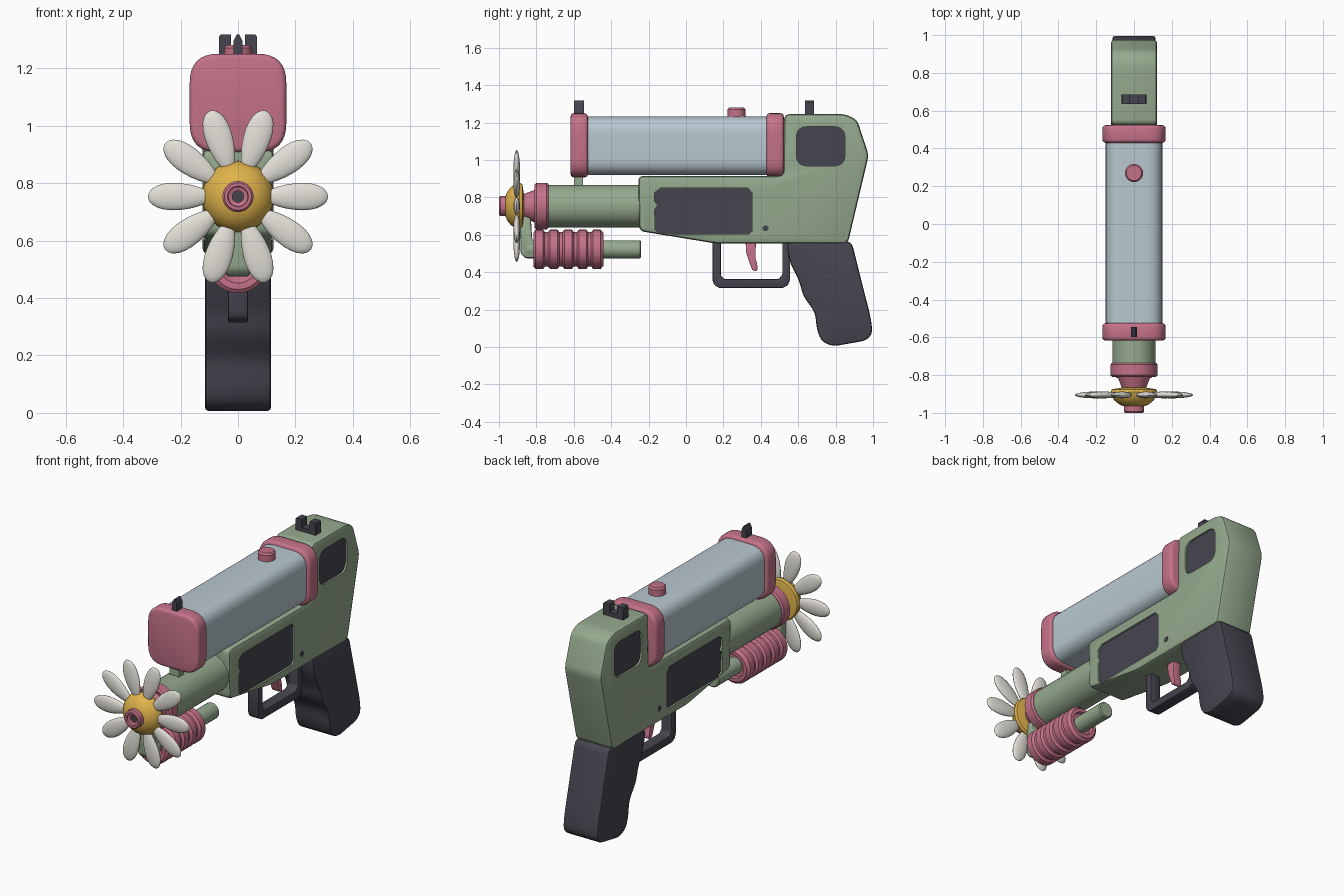
import bpy, bmesh
from math import radians, pi, cos, sin
from mathutils import Matrix, Vector

if "Cube" in bpy.data.objects:
    bpy.data.objects.remove(bpy.data.objects["Cube"])


def material(name, rgb):
    m = bpy.data.materials.new(name)
    m.use_nodes = True
    m.diffuse_color = (*rgb, 1)
    m.node_tree.nodes["Principled BSDF"].inputs["Base Color"].default_value = (*rgb, 1)
    return m


GREEN = material("sage green", (0.30, 0.40, 0.27))
PINK = material("dusty pink", (0.56, 0.17, 0.25))
BLUE = material("pale blue grey", (0.48, 0.58, 0.63))
DARK = material("charcoal", (0.062, 0.06, 0.08))
YELLOW = material("golden yellow", (0.74, 0.45, 0.07))
WHITE = material("petal white", (0.76, 0.74, 0.68))


def finish(name, bm, mat, angle=35):
    bmesh.ops.recalc_face_normals(bm, faces=bm.faces)
    mesh = bpy.data.meshes.new(name)
    bm.to_mesh(mesh)
    bm.free()
    mesh.materials.append(mat)
    ob = bpy.data.objects.new(name, mesh)
    bpy.context.collection.objects.link(ob)
    smooth(ob, angle)
    return ob


def smooth(ob, angle=35):
    bpy.ops.object.select_all(action='DESELECT')
    ob.select_set(True)
    bpy.context.view_layer.objects.active = ob
    bpy.ops.object.shade_smooth_by_angle(angle=radians(angle))


def rounded(pts, r, steps=5):
    """Replace each corner of an outline with a small curve."""
    out = []
    for i, p in enumerate(pts):
        p, a, b = Vector(p), Vector(pts[i - 1]), Vector(pts[(i + 1) % len(pts)])
        s = p + (a - p).normalized() * min(r, (a - p).length * 0.45)
        e = p + (b - p).normalized() * min(r, (b - p).length * 0.45)
        for k in range(steps + 1):
            t = k / steps
            out.append(s * (1 - t) ** 2 + p * 2 * t * (1 - t) + e * t * t)
    return out


def rect(a0, a1, b0, b1):
    return [(a0, b0), (a1, b0), (a1, b1), (a0, b1)]


def prism(name, outline, lo, hi, mat, bevel=0.0, axis="x", segments=2):
    """Extrude a yz outline along x, or an xz outline along y."""
    bm = bmesh.new()
    place = (lambda p, d: (d, p[0], p[1])) if axis == "x" else (lambda p, d: (p[0], d, p[1]))
    face = bm.faces.new([bm.verts.new(place(p, lo)) for p in outline])
    new = bmesh.ops.extrude_face_region(bm, geom=[face])["geom"]
    step = Vector(place((0, 0), hi - lo))
    bmesh.ops.translate(bm, vec=step, verts=[v for v in new if isinstance(v, bmesh.types.BMVert)])
    bmesh.ops.recalc_face_normals(bm, faces=bm.faces)
    if bevel:
        sharp = [e for e in bm.edges if e.calc_face_angle(0) > radians(30)]
        bmesh.ops.bevel(bm, geom=sharp, offset=bevel, segments=segments, profile=0.5,
                        affect='EDGES', clamp_overlap=True)
    return finish(name, bm, mat)


def lathe(name, profile, z, mat, sides=40):
    """Revolve (radius, y) points about a y-parallel axis at height z."""
    bm = bmesh.new()
    verts = [bm.verts.new((r, y, z)) for r, y in profile]
    edges = [bm.edges.new(pair) for pair in zip(verts, verts[1:])]
    bmesh.ops.spin(bm, geom=verts + edges, cent=(0, 0, z), axis=(0, 1, 0),
                   angle=2 * pi, steps=sides, use_duplicate=False)
    bmesh.ops.remove_doubles(bm, verts=bm.verts, dist=0.0005)
    return finish(name, bm, mat)


def cut(target, cutter):
    mod = target.modifiers.new("opening", 'BOOLEAN')
    mod.operation, mod.solver, mod.object = 'DIFFERENCE', 'EXACT', cutter
    bpy.context.view_layer.objects.active = target
    bpy.ops.object.modifier_apply(modifier=mod.name)
    bpy.data.objects.remove(cutter)


AXIS = 0.753   # barrel height
PUMP = 0.522   # pump height

# Receiver with recessed dark side panels
lower = [(-0.25, 0.62), (0.16, 0.553), (0.865, 0.553), (0.977, 1.025), (0.915, 1.215),
         (0.85, 1.245), (0.525, 1.245), (0.52, 0.915), (-0.255, 0.915)]
body = prism("receiver", rounded(lower, 0.03, 4), -0.123, 0.123, GREEN, 0.018)
side = [(-0.165, 0.63), (-0.14, 0.603), (0.335, 0.603), (0.353, 0.62), (0.353, 0.825),
        (0.33, 0.85), (-0.135, 0.85), (-0.168, 0.825), (-0.168, 0.78), (-0.152, 0.757), (-0.168, 0.735)]
panels = {"side_panel": side, "rear_panel": rounded(rect(0.59, 0.85, 0.968, 1.178), 0.06)}
for name, outline in panels.items():
    cut(body, prism("cutter", outline, -0.3, 0.3, GREEN))
    prism(name, outline, -0.112, 0.112, DARK)
smooth(body)
pin = [(0.425 + 0.016 * cos(k * pi / 8), 0.635 + 0.016 * sin(k * pi / 8)) for k in range(16)]
prism("receiver_pin", pin, -0.125, 0.125, DARK)

# Tank with end caps, button and sights
prism("tank", rounded(rect(-0.15, 0.15, 0.92, 1.232), 0.09, 8), -0.56, 0.47, BLUE, axis="y")
for name, y0, y1 in (("front_cap", -0.617, -0.525), ("rear_cap", 0.43, 0.523)):
    prism(name, rounded(rect(-0.168, 0.168, 0.907, 1.25), 0.1, 8), y0, y1, PINK, 0.018, "y", 3)
button = lathe("tank_button", [(0, 0), (0.048, 0), (0.048, 0.05), (0.04, 0.06), (0, 0.06)], 0, PINK)
button.data.transform(Matrix.Translation((0, 0.27, 1.22)) @ Matrix.Rotation(pi / 2, 4, 'X'))
blade = [(-0.015, 1.24), (0.015, 1.24), (0.015, 1.295), (0.004, 1.317), (-0.004, 1.317), (-0.015, 1.295)]
prism("front_sight", blade, -0.598, -0.545, DARK, axis="y")
notch = [(-0.066, 1.23), (0.066, 1.23), (0.066, 1.31), (0.06, 1.317), (0.025, 1.317), (0.025, 1.268),
         (-0.025, 1.268), (-0.025, 1.317), (-0.06, 1.317), (-0.066, 1.31)]
prism("rear_sight", notch, 0.635, 0.685, DARK, axis="y")

# Barrel, muzzle collar and tank support
lathe("barrel", [(0, -0.77), (0.114, -0.77), (0.114, -0.22), (0, -0.22)], AXIS, GREEN)
lathe("muzzle_collar", [(0, -0.9), (0.052, -0.9), (0.058, -0.885), (0.09, -0.8), (0.115, -0.81), (0.125, -0.8),
                        (0.125, -0.745), (0.117, -0.735), (0, -0.735)], AXIS, PINK)
prism("tank_support", rect(-0.6, -0.55, 0.84, 0.93), -0.03, 0.03, GREEN)

# Flower: domed centre, nozzle tip and ten petals
lathe("flower_centre", [(0, -0.972), (0.04, -0.97), (0.075, -0.957), (0.102, -0.936), (0.119, -0.91),
                        (0.124, -0.89), (0.118, -0.875), (0.06, -0.866), (0, -0.866)], AXIS, YELLOW)
lathe("nozzle_tip", [(0.02, -0.96), (0.02, -0.985), (0.034, -0.99), (0.036, -1.0), (0.047, -1.0), (0.054, -0.992),
                     (0.054, -0.93), (0, -0.93)], AXIS, PINK)
lathe("nozzle_bore", [(0, -0.975), (0.022, -0.975), (0.022, -0.95), (0, -0.95)], AXIS, DARK, 20)
for i in range(10):
    bm = bmesh.new()
    bmesh.ops.create_uvsphere(bm, u_segments=20, v_segments=12, radius=1)
    for v in bm.verts:
        x, y, z = v.co
        v.co = (0.2 + 0.114 * x, -0.905 + 0.018 * y, 0.05 * z * (0.93 + 0.22 * x))
    turn = Matrix.Translation((0, 0, AXIS)) @ Matrix.Rotation(i * pi / 5, 4, 'Y')
    bmesh.ops.transform(bm, matrix=turn, verts=bm.verts)
    finish(f"petal_{i + 1}", bm, WHITE, 60)

# Ribbed pump handle on its rod, hung from a bracket
ribs = [(0.048, -0.79), (0.07, -0.815)]
for i in range(5):
    y = -0.78 + i * 0.077
    ribs += [(0.092, y - 0.035), (0.105, y - 0.024), (0.105, y + 0.016), (0.092, y + 0.026)]
ribs += [(0.09, -0.44), (0.07, -0.44), (0.065, -0.46), (0.045, -0.46)]
lathe("pump_handle", ribs, PUMP, PINK)
lathe("pump_rod", [(0, -0.85), (0.048, -0.85), (0.048, -0.246), (0.042, -0.24), (0, -0.24)], PUMP, GREEN, 28)
hook = [(-0.8, 0.475), (-0.86, 0.475), (-0.885, 0.5), (-0.888, 0.7), (-0.83, 0.7), (-0.822, 0.57), (-0.8, 0.57)]
prism("pump_bracket", hook, -0.042, 0.042, GREEN, 0.012)

# Trigger guard, trigger and grip
outer = [(0.142, 0.57), (0.142, 0.355), (0.152, 0.33), (0.18, 0.315), (0.515, 0.315), (0.545, 0.33), (0.557, 0.36),
         (0.557, 0.57)]
inner = [(0.515, 0.57), (0.515, 0.385), (0.495, 0.363), (0.205, 0.363), (0.187, 0.38), (0.187, 0.57)]
prism("trigger_guard", outer + inner, -0.035, 0.035, DARK, 0.006)
trigger = [(0.318, 0.57), (0.322, 0.5), (0.34, 0.45), (0.355, 0.408), (0.38, 0.404), (0.383, 0.43), (0.37, 0.48),
           (0.375, 0.57)]
prism("trigger", rounded(trigger, 0.02, 3), -0.025, 0.025, PINK, 0.006)
grip = [(0.537, 0.56), (0.552, 0.46), (0.607, 0.35), (0.625, 0.275), (0.69, 0.185), (0.7, 0.09), (0.725, 0.03),
        (0.785, 0.003), (0.965, 0.035), (0.998, 0.075), (0.987, 0.16), (0.885, 0.565)]
prism("grip", rounded(grip, 0.035, 4), -0.115, 0.115, DARK, 0.016)
